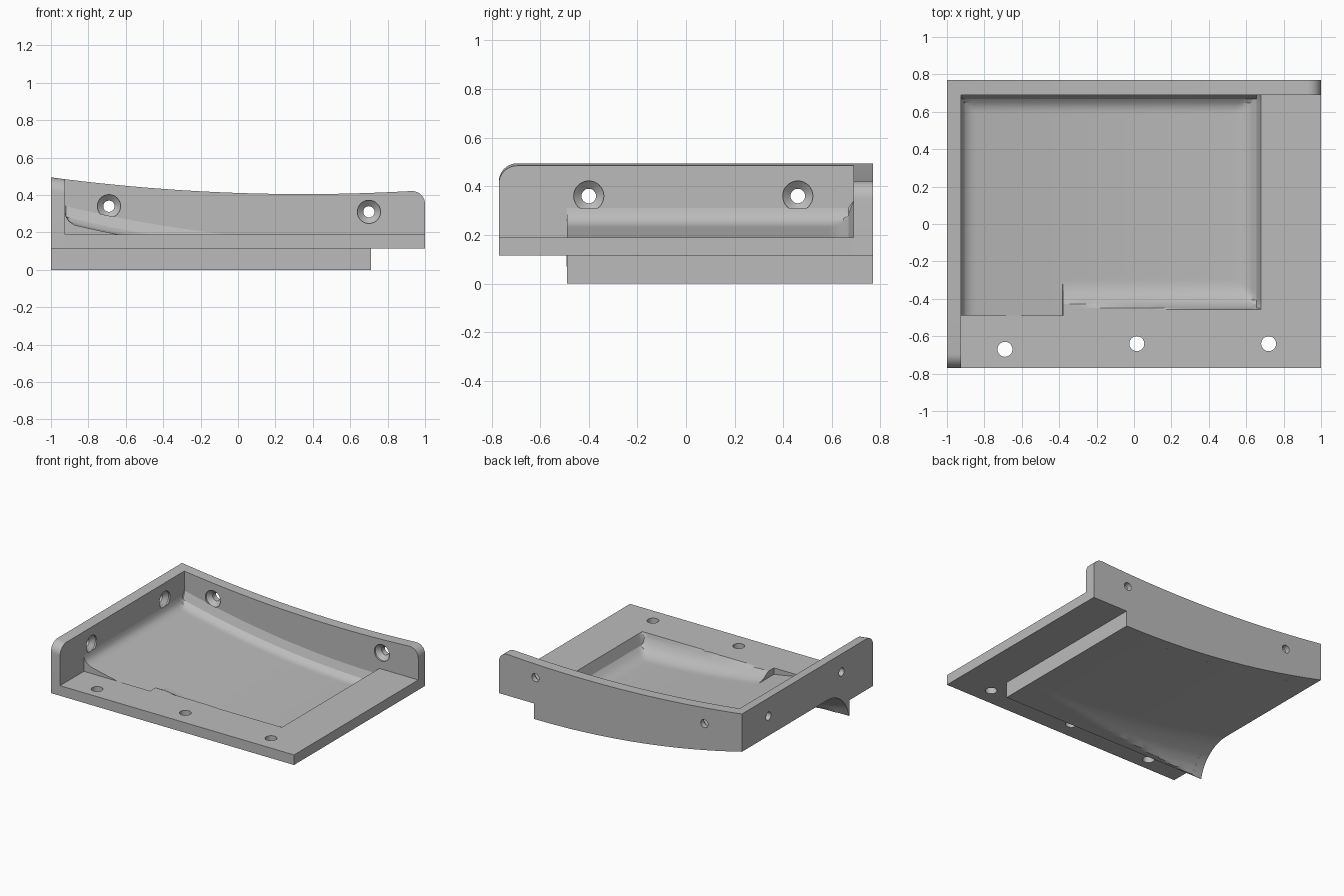
import bpy, bmesh, math
from mathutils import Matrix, Vector

cube = bpy.data.objects.get("Cube")
if cube:
    bpy.data.objects.remove(cube, do_unlink=True)

grey = bpy.data.materials.new("plain_grey")
grey.use_nodes = True
grey.diffuse_color = (0.5, 0.5, 0.5, 1)
grey.node_tree.nodes["Principled BSDF"].inputs["Base Color"].default_value = (0.5, 0.5, 0.5, 1)

# Main dimensions
X0, X1, Y0, Y1 = -1.0, 1.0, -0.77, 0.77
WALL_X, WALL_Y = -0.925, 0.69          # inner faces of the two walls
POCKET_X, BLOCK_X, BLOCK_Y = 0.68, 0.71, -0.49
DECK_LOW, DECK_TOP = 0.115, 0.19
STEP = 0.0005


def fillet(d, r):
    """Rise of a concave round of radius r at distance d from its wall."""
    t = r - min(max(d, 0), r)
    return r - math.sqrt(r * r - t * t)


def arch(x):
    return 0.073 * (x - BLOCK_X) ** 2


def underside(x, y):
    if x > BLOCK_X + STEP or y < BLOCK_Y - STEP:
        return DECK_LOW
    return max(0, arch(x) - fillet(y - BLOCK_Y, 0.26))


def pocket(x, y):
    floor = arch(x) + 0.056
    raised = floor + max(fillet(x - WALL_X, 0.06), fillet(WALL_Y - y, 0.09))
    front = 0
    if x > -0.38 - STEP:
        front = 1 if y < -0.456 else fillet(y + 0.456, 0.15)
    rim = floor + max(front, fillet(POCKET_X - x, 0.135))
    return max(raised, min(DECK_TOP, rim))


def wall_top(x, y):
    top = 0.405 + 0.049 * (x - 0.35) ** 2
    end = X1 - x if y > WALL_Y - STEP and x > WALL_X else y - Y0
    return top - fillet(end, 0.075)


def deck_top(x, y):
    return DECK_TOP


def spread(a, b, n, *extra):
    """Even stations from a to b, with extra ones at breaks."""
    return sorted(set([a + (b - a) * i / n for i in range(n + 1)] + list(extra)))


def slab(name, xs, ys, top):
    """Closed solid between the underside and a top surface."""
    bm = bmesh.new()
    layers = [[[bm.verts.new((x, y, f(x, y))) for y in ys] for x in xs]
              for f in (underside, top)]
    low, high = layers
    nx, ny = len(xs), len(ys)
    for i in range(nx - 1):
        for j in range(ny - 1):
            for g in layers:
                bm.faces.new((g[i][j], g[i + 1][j], g[i + 1][j + 1], g[i][j + 1]))
    ring = [(i, 0) for i in range(nx)] + [(nx - 1, j) for j in range(1, ny)]
    ring += [(i, ny - 1) for i in range(nx - 2, -1, -1)] + [(0, j) for j in range(ny - 2, 0, -1)]
    for (a, b), (c, d) in zip(ring, ring[1:] + ring[:1]):
        bm.faces.new((low[a][b], low[c][d], high[c][d], high[a][b]))
    bmesh.ops.recalc_face_normals(bm, faces=bm.faces)
    mesh = bpy.data.meshes.new(name)
    bm.to_mesh(mesh)
    bm.free()
    mesh.materials.append(grey)
    ob = bpy.data.objects.new(name, mesh)
    bpy.context.collection.objects.link(ob)
    return ob


def drill(ob, points, axis, profile):
    """Cut a turned profile of (radius, depth) along an axis at each point."""
    bm = bmesh.new()
    turn = Vector((0, 0, 1)).rotation_difference(Vector(axis)).to_matrix().to_4x4()
    n = 32
    for p in points:
        place = Matrix.Translation(p) @ turn
        rings = [[bm.verts.new(place @ Vector((r * math.cos(k * math.tau / n),
                                               r * math.sin(k * math.tau / n), h)))
                  for k in range(n)] for r, h in profile]
        for a, b in zip(rings, rings[1:]):
            for k in range(n):
                m = (k + 1) % n
                bm.faces.new((a[k], a[m], b[m], b[k]))
        bm.faces.new(rings[0][::-1])
        bm.faces.new(rings[-1])
    bmesh.ops.recalc_face_normals(bm, faces=bm.faces)
    mesh = bpy.data.meshes.new("hole_cutter")
    bm.to_mesh(mesh)
    bm.free()
    mesh.materials.append(grey)
    cutter = bpy.data.objects.new("hole_cutter", mesh)
    bpy.context.collection.objects.link(cutter)
    cutter.hide_render = True
    mod = ob.modifiers.new("holes", 'BOOLEAN')
    mod.operation, mod.solver, mod.object = 'DIFFERENCE', 'EXACT', cutter
    bpy.context.view_layer.objects.active = ob
    bpy.ops.object.modifier_apply(modifier=mod.name)
    bpy.data.objects.remove(cutter, do_unlink=True)


# Curved pocket floor, hollow beneath
pocket_floor = slab("pocket_floor",
                    spread(WALL_X, POCKET_X, 64, -0.38, -0.381, -0.92, -0.91),
                    spread(BLOCK_Y, WALL_Y, 56, -0.487, -0.48, -0.456, -0.457, -0.45), pocket)

# Flat deck in front and at the side
front_deck = slab("front_deck", [WALL_X, X1], [Y0, BLOCK_Y - 2 * STEP, BLOCK_Y], deck_top)
for v in front_deck.data.vertices:
    if v.co.z < DECK_LOW:
        v.co.z = DECK_LOW
side_deck = slab("side_deck", [POCKET_X, BLOCK_X, BLOCK_X + 2 * STEP, X1],
                 [BLOCK_Y, WALL_Y], deck_top)

# Two walls with rounded free ends
rounded = [0.075 * (1 - math.cos(k * math.pi / 20)) for k in range(11)]
right_wall = slab("right_wall", [X0, WALL_X],
                  spread(BLOCK_Y, Y1, 50, BLOCK_Y - 2 * STEP, -0.487, -0.48,
                         *[Y0 + r for r in rounded]), wall_top)
back_wall = slab("back_wall",
                 spread(WALL_X, 0.9, 40, BLOCK_X, BLOCK_X + 2 * STEP,
                        *[X1 - r for r in rounded]),
                 [WALL_Y, Y1], wall_top)

# Countersunk screw holes in the walls, plain holes in the deck
screw = [(0.03, -0.2), (0.03, -0.04), (0.062, -0.012), (0.062, 0.02)]
drill(right_wall, [(WALL_X, y, 0.36) for y in (-0.4, 0.46)], (1, 0, 0), screw)
drill(back_wall, [(-0.69, WALL_Y, 0.34), (0.7, WALL_Y, 0.31)], (0, -1, 0), screw)
drill(front_deck, [(-0.69, -0.67, 0.15), (0.015, -0.64, 0.15), (0.72, -0.64, 0.15)],
      (0, 0, 1), [(0.04, -0.2), (0.04, 0.2)])

# Smooth curves, crisp edges
for ob in (pocket_floor, front_deck, side_deck, right_wall, back_wall):
    bpy.ops.object.select_all(action='DESELECT')
    ob.select_set(True)
    bpy.context.view_layer.objects.active = ob
    bpy.ops.object.shade_smooth_by_angle(angle=math.radians(25))
